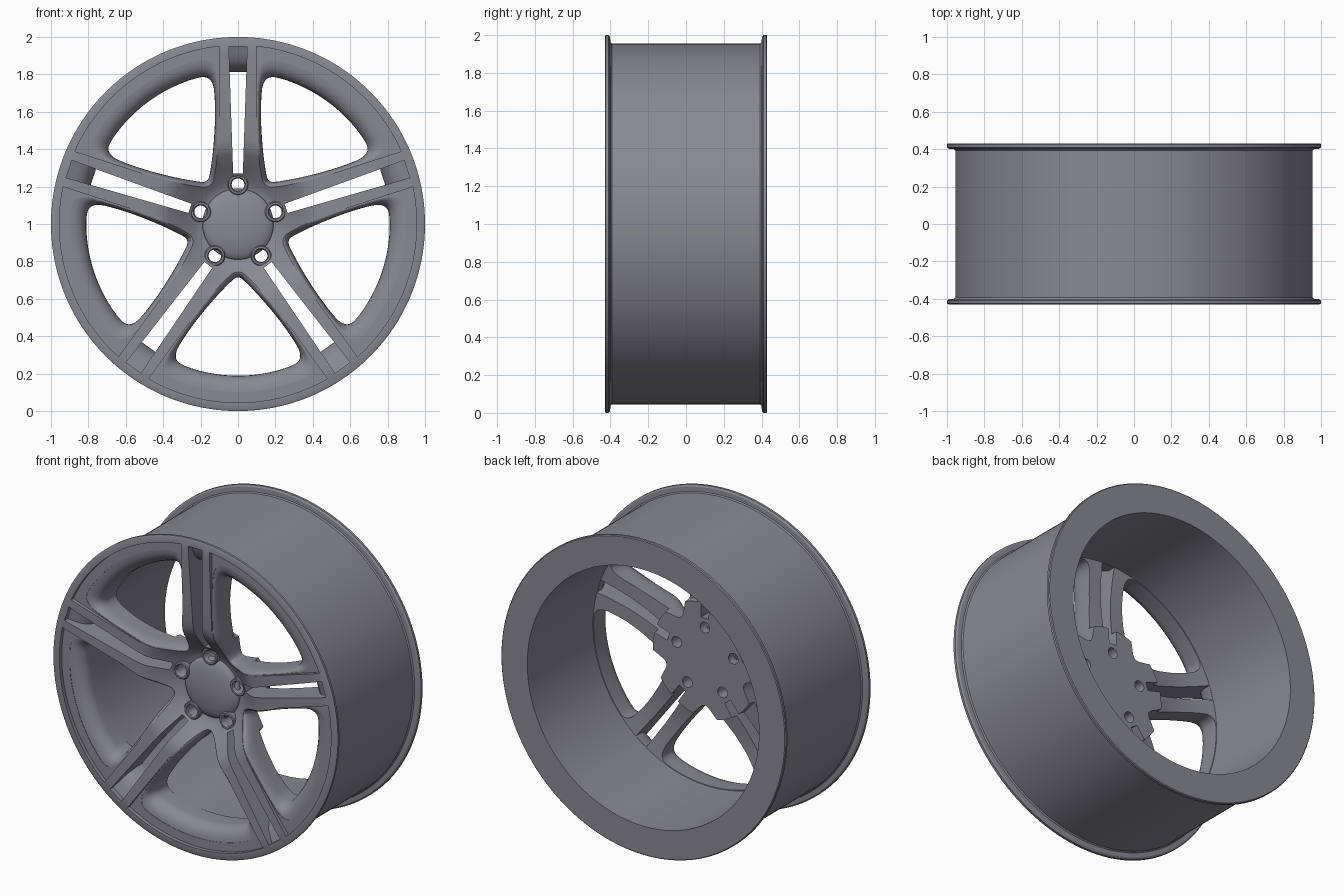
import bpy, bmesh, math
from math import sin, cos, pi, radians, hypot

if "Cube" in bpy.data.objects:
    bpy.data.objects.remove(bpy.data.objects["Cube"])

grey = bpy.data.materials.new("satin grey")
grey.use_nodes = True
grey.diffuse_color = (0.25, 0.25, 0.29, 1)
grey.node_tree.nodes["Principled BSDF"].inputs["Base Color"].default_value = (0.25, 0.25, 0.29, 1)

SPOKES = [pi / 2 + k * 2 * pi / 5 for k in range(5)]
GAPS = [a + pi / 5 for a in SPOKES]

# Dished front face and back of the wheel as (radius, y)
FRONT = [(0, -.25), (.19, -.25), (.23, -.27), (.30, -.325), (.37, -.38), (.41, -.4),
         (.46, -.408), (.6, -.415), (.9, -.43), (.99, -.43)]
RIM = [(1, -.425), (1, -.41), (.99, -.402), (.962, -.4), (.955, -.393),
       (.955, .393), (.962, .4), (.99, .402), (1, .41), (1, .425), (.995, .43), (.815, .43)]
BACK = [(.815, -.23), (.72, -.245), (.6, -.255), (.48, -.25), (.37, -.235), (.365, -.19), (0, -.19)]


def front_y(r):
    for (r0, y0), (r1, y1) in zip(FRONT, FRONT[1:]):
        if r <= r1:
            return y0 + (y1 - y0) * (r - r0) / (r1 - r0)
    return FRONT[-1][1]


def polar(u, v, y, a):
    """Lateral u and radial v along direction a, at depth y."""
    return (v * cos(a) - u * sin(a), y, v * sin(a) + u * cos(a) + 1)


def make_object(name, bm):
    bmesh.ops.remove_doubles(bm, verts=bm.verts, dist=1e-5)
    bmesh.ops.recalc_face_normals(bm, faces=bm.faces)
    mesh = bpy.data.meshes.new(name)
    bm.to_mesh(mesh)
    bm.free()
    mesh.materials.append(grey)
    ob = bpy.data.objects.new(name, mesh)
    bpy.context.collection.objects.link(ob)
    return ob


def smooth(ob):
    bpy.ops.object.select_all(action='DESELECT')
    ob.select_set(True)
    bpy.context.view_layer.objects.active = ob
    bpy.ops.object.shade_smooth_by_angle(angle=radians(28))


def revolve(bm, profile, steps, u=0, v=0, a=0, closed=False):
    """Lathe an (r, y) profile about a y-parallel axis."""
    rings = []
    for r, y in profile:
        n = 1 if r == 0 else steps
        rings.append([bm.verts.new(polar(u + r * sin(2 * pi * i / steps),
                                         v + r * cos(2 * pi * i / steps), y, a)) for i in range(n)])
    pairs = list(zip(rings, rings[1:]))
    if closed:
        pairs.append((rings[-1], rings[0]))
    for p, q in pairs:
        for i in range(steps):
            j = (i + 1) % steps
            corners = [p[i % len(p)], p[j % len(p)], q[j % len(q)], q[i % len(q)]]
            bm.faces.new(list(dict.fromkeys(corners)))


def loft(bm, loops):
    """Skin a stack of equal loops and cap both ends."""
    rows = [[bm.verts.new(p) for p in loop] for loop in loops]
    n = len(rows[0])
    for p, q in zip(rows, rows[1:]):
        for i in range(n):
            j = (i + 1) % n
            bm.faces.new((p[i], p[j], q[j], q[i]))
    bm.faces.new(rows[0])
    bm.faces.new(rows[-1])


def beside_spoke(s, t):
    """Point s along a spoke and t away from its axis, in a gap's own frame."""
    return (s * sin(pi / 5) - t * cos(pi / 5), s * cos(pi / 5) + t * sin(pi / 5))


def on_arc(r, degrees):
    return (r * sin(radians(degrees)), r * cos(radians(degrees)))


def outline(apex, side, radius, rounds):
    """Mirrored window outline, rounded by corner cutting."""
    half = [beside_spoke(s, t) for s, t in side] + [on_arc(radius, d) for d in (19, 13, 6.5)]
    pts = [(0, apex)] + half + [(0, radius)] + [(-u, v) for u, v in reversed(half)]
    for _ in range(rounds):
        cut = []
        for (a, b), (c, d) in zip(pts, pts[1:] + pts[:1]):
            cut += [(.75 * a + .25 * c, .75 * b + .25 * d), (.25 * a + .75 * c, .25 * b + .75 * d)]
        pts = cut
    return pts


# Wheel body: rim, barrel, dish and hub in one lathe
bm = bmesh.new()
revolve(bm, FRONT + RIM + BACK, 160)
wheel = make_object("wheel_body", bm)

# Shallow sharp-cornered recess around each window
pocket = bmesh.new()
edge = 36 - math.degrees(math.asin(.1 / .955))
shape = [beside_spoke(.2, .1)] + [on_arc(.955, edge * (1 - i / 14)) for i in range(29)]
shape.append((-shape[0][0], shape[0][1]))
for a in GAPS:
    loft(pocket, [[polar(u, v, y, a) for u, v in shape] for y in (-.6, -.406)])

# Windows with a rounded lip that follows the dish
window = bmesh.new()
inner = outline(.272, [(.3, .145), (.4, .132), (.55, .122), (.68, .124), (.755, .133), (.79, .17)], .812, 2)
outer = outline(.24, [(.29, .118), (.4, .108), (.55, .104), (.70, .104), (.83, .112), (.885, .16)], .9, 2)
for a in GAPS:
    loops = [[polar(u, v, -.6, a) for u, v in outer]]
    for k in range(7):
        t = k / 6 * pi / 2
        loop = []
        for (u0, v0), (u1, v1) in zip(outer, inner):
            base = max(-.404, front_y(hypot(u0, v0)) + .002)
            loop.append(polar(u0 + (u1 - u0) * sin(t), v0 + (v1 - v0) * sin(t),
                              base + .08 * (1 - cos(t)), a))
        loops.append(loop)
    loops.append([polar(u, v, -.1, a) for u, v in inner])
    loft(window, loops)

# Tapered slot splitting each spoke, with a curved ramp at the rim
slot = bmesh.new()
ramp = [(.27, -.6), (.95, -.6), (.95, -.4), (.91, -.385), (.87, -.37), (.835, -.335),
        (.813, -.28), (.813, -.1), (.27, -.1)]
for a in SPOKES:
    loft(slot, [[polar(side * (.026 + .034 * (r - .27)), r, y, a) for r, y in ramp] for side in (-1, 1)])

# Bolt holes
hole = bmesh.new()
for a in SPOKES:
    revolve(hole, [(0, -.6), (.034, -.6), (.034, -.1), (0, -.1)], 24, 0, .21, a)

for name, cutter_mesh in (("pocket", pocket), ("window", window), ("slot", slot), ("hole", hole)):
    cutter = make_object(name + "_cutter", cutter_mesh)
    cutter.hide_render = True
    mod = wheel.modifiers.new(name, 'BOOLEAN')
    mod.operation = 'DIFFERENCE'
    mod.solver = 'EXACT'
    mod.object = cutter
    bpy.context.view_layer.objects.active = wheel
    bpy.ops.object.modifier_apply(modifier=name)
    bpy.data.objects.remove(cutter)
smooth(wheel)

# Raised bolt seats
bm = bmesh.new()
for a in SPOKES:
    revolve(bm, [(.034, -.22), (.034, -.275), (.04, -.29), (.05, -.29), (.055, -.285), (.055, -.22)],
            24, 0, .21, a, closed=True)
smooth(make_object("bolt_seats", bm))

# Domed centre cap
bm = bmesh.new()
dome = [(.19 * sin(i / 8 * pi / 2), -.255 - .045 * cos(i / 8 * pi / 2)) for i in range(9)]
revolve(bm, dome + [(.19, -.24), (0, -.24)], 64)
smooth(make_object("centre_cap", bm))
